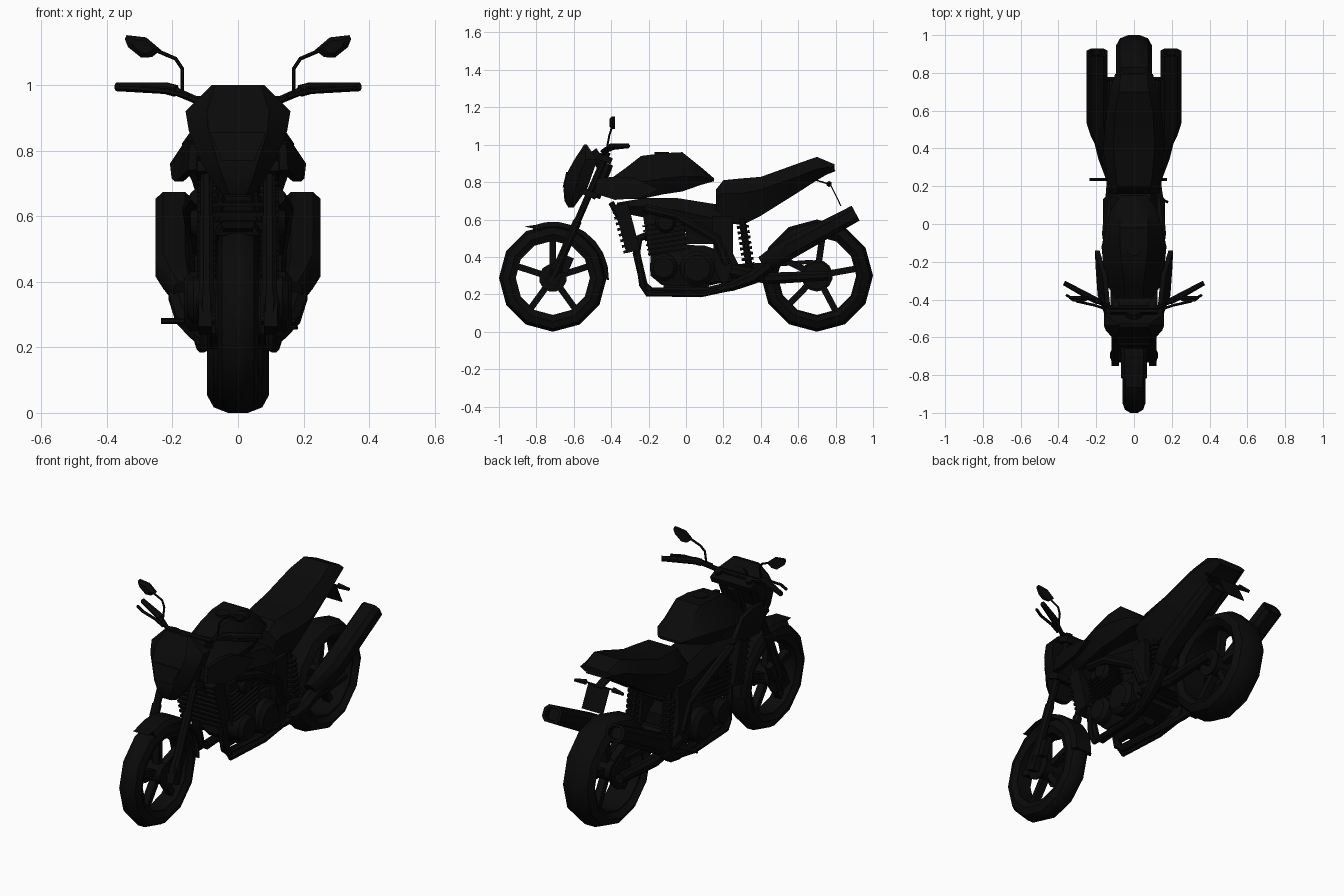
import bpy, bmesh, math
from mathutils import Vector

black = bpy.data.materials.new("black")
black.diffuse_color = (0.003, 0.003, 0.003, 1)
SIDES = ((1, "right"), (-1, "left"))


def loft(name, rings, closed=False):
    """Skin a list of equal-length point rings; cap the ends unless closed."""
    bm = bmesh.new()
    vs = [[bm.verts.new(p) for p in r] for r in rings]
    n = len(rings[0])
    for i in range(len(vs) - (0 if closed else 1)):
        a, b = vs[i], vs[(i + 1) % len(vs)]
        for j in range(n):
            bm.faces.new((a[j], a[(j + 1) % n], b[(j + 1) % n], b[j]))
    if not closed:
        bm.faces.new(vs[0])
        bm.faces.new(vs[-1])
    bmesh.ops.recalc_face_normals(bm, faces=bm.faces)
    me = bpy.data.meshes.new(name)
    bm.to_mesh(me)
    bm.free()
    me.materials.append(black)
    ob = bpy.data.objects.new(name, me)
    bpy.context.collection.objects.link(ob)
    return ob


def body(name, stations):
    """Hexagonal sections along y: (y, z_bottom, z_mid, z_top, w_bottom, w_mid, w_top)."""
    loft(name, [[(wb, y, zb), (wm, y, zm), (wt, y, zt), (-wt, y, zt), (-wm, y, zm), (-wb, y, zb)]
                for y, zb, zm, zt, wb, wm, wt in stations])


def tube(name, pts, r, n=8):
    """Tube through points; r is one radius or one per point."""
    pts = [Vector(p) for p in pts]
    rs = r if isinstance(r, (list, tuple)) else [r] * len(pts)
    d = (pts[-1] - pts[0]).normalized()
    ref = Vector((0, 0, 1)) if abs(d.x) > 0.6 else Vector((1, 0, 0))
    rings = []
    for i, p in enumerate(pts):
        t = (pts[min(i + 1, len(pts) - 1)] - pts[max(i - 1, 0)]).normalized()
        u = t.cross(ref).normalized()
        v = t.cross(u)
        rings.append([p + rs[i] * (u * math.cos(a) + v * math.sin(a))
                      for a in [math.tau * (k + .5) / n for k in range(n)]])
    return loft(name, rings)


def box(name, c, s, tilt=0):
    """Box of full size s at c, tilted about x."""
    ob = loft(name, [[(x * s[0] / 2, y * s[1] / 2, z * s[2] / 2)
                      for x, y in ((-1, -1), (1, -1), (1, 1), (-1, 1))] for z in (-1, 1)])
    ob.location, ob.rotation_euler = c, (tilt, 0, 0)
    return ob


def plate(name, pts, t):
    """Panel from 3D outline, thickened along x."""
    return loft(name, [[(x + d, y, z) for x, y, z in pts] for d in (-t / 2, t / 2)])


def arc(name, cy, cz, prof, a0, a1, n, closed=False):
    """Sweep an (x, radius) profile about the x axis."""
    steps = n if closed else n + 1
    angs = [math.radians(a0 + (a1 - a0) * i / n) for i in range(steps)]
    return loft(name, [[(x, cy + r * math.cos(a), cz + r * math.sin(a)) for x, r in prof] for a in angs], closed)


# Wheels: tyre, rim, hub, five spokes and brake discs
for name, cy, R, w in (("front", -.712, .288, .062), ("rear", .70, .30, .095)):
    half = [(w * .72, R - .085), (w, R - .055), (w * .78, R - .017), (w * .32, R)]
    arc(name + "_tyre", cy, R, half + [(-x, r) for x, r in half[::-1]], -90, 270, 12, True)
    rw = w * .75
    arc(name + "_rim", cy, R, [(rw, R - .09), (rw, R - .07), (-rw, R - .07), (-rw, R - .09)], -90, 270, 12, True)
    tube(name + "_hub", [(-.06, cy, R), (.06, cy, R)], .055, 12)
    tube(name + "_axle", [(-.12, cy, R), (.12, cy, R)], .022, 8)
    for i in range(5):
        a = math.radians(18 + 72 * i - (0 if cy < 0 else 8))
        c, s = math.cos(a), math.sin(a)
        box(f"{name}_spoke_{i}", (0, cy + .13 * c, R + .13 * s), (.04, .034, .19), a - math.pi / 2)
    for sx, side in SIDES:
        tube(f"{name}_disc_{side}", [(sx * .062, cy, R), (sx * .07, cy, R)], .075, 12)

# Front mudguard hugging the tyre
arc("front_mudguard", -.712, .288, [(.068, .275), (.05, .3), (-.05, .3), (-.068, .275),
    (-.055, .272), (.055, .272)], -2, 112, 8)
plate("mudguard_tip", [(0, -.865, .562), (0, -.70, .588), (0, -.78, .545)], .09)

# Fork, yokes and callipers
def fork(t):
    return (-.712 + .292 * t, .288 + .672 * t)
for sx, side in SIDES:
    pts = [(sx * .096,) + fork(t) for t in (-.02, .06, .12, .45, .46, 1.0)]
    tube("fork_" + side, pts, [.024, .034, .025, .025, .02, .02])
    box("calliper_" + side, (sx * .085, -.64, .36), (.035, .05, .09), -.4)
    box("axle_clamp_" + side, (sx * .1, -.705, .288), (.04, .065, .08), -.4)
for t in (.67, .95):
    box("fork_yoke", (0,) + fork(t), (.25, .08, .035), -.4)
tube("steering_stem", [(0, -.49, .72), (0, -.42, .9)], .035)

# Handlebar, grips, levers and mirrors
tube("handlebar", [(-.2, -.405, .985), (-.13, -.44, .955), (.13, -.44, .955), (.2, -.405, .985)], .013)
tube("gauge", [(0, -.50, .915), (0, -.455, .94)], [.045, .05], 10)
for sx, side in SIDES:
    tube("grip_" + side, [(sx * .19, -.41, .982), (sx * .22, -.395, .99), (sx * .37, -.312, .994)], [.019, .019, .014])
    tube("lever_" + side, [(sx * .15, -.45, .965), (sx * .21, -.43, .98), (sx * .30, -.41, .99), (sx * .36, -.375, .992)], .008, 6)
    tube("mirror_stem_" + side, [(sx * .17, -.425, .97), (sx * .17, -.41, 1.05), (sx * .19, -.40, 1.08), (sx * .26, -.395, 1.11)], .006, 6)
    outline = [(.235, 1.107), (.262, 1.085), (.295, 1.083), (.335, 1.115), (.345, 1.14), (.34, 1.152), (.28, 1.145)]
    loft("mirror_" + side, [[(sx * (.29 + (x - .29) * k), y, 1.118 + (z - 1.118) * k) for x, z in outline]
                            for y, k in ((-.41, .6), (-.395, 1), (-.38, 1))])

# Headlight fairing, stacked upward
loft("headlight_fairing", [[(wf, yf, z), (wb, (yf + yb) / 2, z), (wb, yb, z), (-wb, yb, z), (-wb, (yf + yb) / 2, z), (-wf, yf, z)]
     for z, yf, yb, wf, wb in ((.665, -.63, -.60, .025, .045), (.70, -.65, -.575, .04, .075), (.76, -.655, -.53, .06, .11),
                               (.86, -.63, -.495, .09, .15), (.92, -.597, -.475, .095, .16), (1.0, -.545, -.53, .07, .08))])
loft("headlight_lens", [[(-.05, y, .77), (.05, y, .77), (.085, y + .02, .855), (-.085, y + .02, .855)] for y in (-.66, -.62)])

# Tank and its side shrouds
body("tank", [(-.40, .72, .77, .82, .06, .09, .05), (-.33, .71, .79, .87, .10, .14, .05), (-.24, .71, .80, .94, .12, .16, .06),
              (-.12, .735, .82, .955, .12, .172, .075), (-.02, .75, .83, .96, .11, .15, .075),
              (.08, .785, .83, .88, .09, .12, .07), (.15, .805, .813, .82, .05, .07, .05)])
for sx, side in SIDES:
    plate("shroud_" + side, [(sx * x, y, z) for x, y, z in ((.14, -.49, .74), (.135, -.475, .82), (.145, -.37, .83),
          (.155, -.27, .82), (.195, -.14, .76), (.19, -.24, .715), (.18, -.38, .705))], .025)
tube("filler_cap", [(0, -.13, .945), (0, -.13, .96)], .04, 10)

# Seat with tail, tail light, number plate and indicators
body("seat", [(.16, .60, .72, .76, .09, .125, .08), (.20, .585, .74, .81, .10, .135, .09), (.30, .57, .74, .82, .10, .15, .10),
              (.40, .62, .76, .828, .10, .165, .11), (.60, .745, .83, .90, .09, .145, .10),
              (.70, .81, .87, .935, .08, .128, .08), (.795, .865, .885, .895, .07, .10, .07)])
box("tail_light", (0, .775, .865), (.12, .04, .03), .4)
box("plate_bracket", (0, .72, .803), (.05, .12, .008), -.3)
box("number_plate", (0, .80, .73), (.13, .006, .13), .46)
for sx, side in SIDES:
    tube("rear_indicator_" + side, [(0, .765, .79), (sx * .08, .765, .79), (sx * .085, .765, .79), (sx * .15, .77, .785)], [.005, .005, .016, .009], 6)

# Frame: spine, cradle tubes and uprights
body("frame_spine", [(-.37, .64, .67, .69, .07, .11, .08), (-.22, .61, .67, .715, .08, .12, .08), (-.05, .55, .65, .715, .09, .125, .08),
                     (.17, .47, .60, .68, .09, .125, .09), (.25, .52, .6, .64, .08, .11, .08)])
for sx, side in SIDES:
    tube("cradle_" + side, [(sx * .05, -.40, .69), (sx * .09, -.26, .43), (sx * .10, -.235, .25), (sx * .10, -.21, .205),
                            (sx * .11, .08, .20), (sx * .12, .22, .23), (sx * .12, .27, .30)], .017)
    plate("frame_upright_" + side, [(sx * .115, y, z) for y, z in ((.14, .62), (.25, .62), (.25, .42), (.29, .34), (.27, .24), (.2, .23), (.15, .35))], .035)
    tube("frame_strut_" + side, [(sx * .12, -.22, .66), (sx * .145, -.05, .62), (sx * .125, .16, .50), (sx * .12, .22, .36)], .026)

# Radiator with slats
box("radiator", (0, -.315, .555), (.25, .075, .26), .25)
for i in range(9):
    f = i / 8
    box(f"radiator_slat_{i}", (0, -.38 + .065 * f, .67 - .24 * f), (.25, .04, .014), .25)

# Engine: crankcase, finned cylinder and side covers
body("crankcase", [(-.19, .30, .36, .42, .07, .10, .08), (-.13, .25, .35, .47, .09, .13, .10),
                   (.10, .24, .36, .46, .09, .13, .10), (.22, .27, .35, .42, .08, .11, .08)])
box("cylinder_block", (0, -.11, .53), (.22, .21, .22), .15)
for i in range(7):
    box(f"cylinder_fin_{i}", (0, -.09 - .005 * i, .43 + .025 * i), (.25, .23, .009), .15)
box("airbox", (0, .09, .55), (.17, .18, .16))
tube("oil_pan", [(0, -.12, .25), (0, .12, .25)], .05)
for sx, side in SIDES:
    for part, y, z, r, x in (("clutch_cover", .06, .34, .095, .165), ("alternator_cover", -.12, .345, .075, .155), ("head_cover", -.11, .585, .055, .145)):
        tube(f"{part}_{side}", [(sx * .08, y, z), (sx * (x - .02), y, z), (sx * x, y, z)], [r, r, r * .75], 12)
    # Exhaust: header, link pipe and boxy silencer
    tube("header_" + side, [(sx * .06, -.17, .53), (sx * .075, -.25, .50), (sx * .08, -.265, .42), (sx * .075, -.225, .25), (sx * .07, -.18, .215),
                            (sx * .09, .10, .215), (sx * .125, .25, .245), (sx * .155, .36, .29), (sx * .175, .45, .36)],
         [.022] * 6 + [.028, .038, .04])
    t, up = Vector((0, .88, .475)), Vector((0, -.475, .88))
    c0 = Vector((sx * .195, .52, .425))
    octo = [(1, .5), (.6, 1), (-.6, 1), (-1, .5), (-1, -.5), (-.6, -1), (.6, -1), (1, -.5)]
    loft("silencer_" + side, [[c0 + t * d + Vector((a * w - sx * dx, 0, 0)) + up * (b * h) for a, b in octo]
         for d, w, h, dx in ((-.13, .03, .04, .03), (-.05, .045, .052, .012), (.03, .056, .055, 0), (.44, .056, .045, 0),
                             (.44, .04, .032, 0), (.41, .036, .03, 0))])

    # Swingarm, shock and spring coils
    tube("swingarm_" + side, [(sx * .115, .24, .325), (sx * .12, .45, .285), (sx * .12, .76, .30)], [.04, .034, .028])
    tube("shock_" + side, [(sx * .10, .30, .60), (sx * .115, .345, .30)], .02)
    for i in range(8):
        f = i / 7
        y, z = .303 + .03 * f, .56 - .2 * f
        tube(f"spring_coil_{side}_{i}", [(sx * .108, y, z + .008), (sx * .108, y + .002, z - .007)], .034, 10)
# Foot pegs and brake pedal
tube("foot_peg_left", [(-.10, .235, .28), (-.235, .235, .28)], .009, 6)
tube("foot_peg_right", [(.10, .235, .28), (.175, .235, .28)], .009, 6)
tube("brake_pedal", [(.13, .24, .27), (.15, .13, .26), (.18, .115, .26)], .007, 6)
tube("swingarm_pivot", [(-.13, .24, .325), (.13, .24, .325)], .035)
box("swingarm_bridge", (0, .33, .31), (.22, .08, .06))

# Chain run and sprocket on the left
tube("sprocket", [(-.085, .70, .30), (-.095, .70, .30)], .085, 14)
plate("chain_guard", [(-.095, y, z) for y, z in ((.24, .36), (.45, .37), (.68, .385), (.68, .365), (.45, .345), (.24, .33))], .025)

# Smooth shading with kept edges
for ob in bpy.context.collection.objects:
    ob.select_set(True)
    bpy.context.view_layer.objects.active = ob
bpy.ops.object.shade_smooth_by_angle(angle=math.radians(32))
